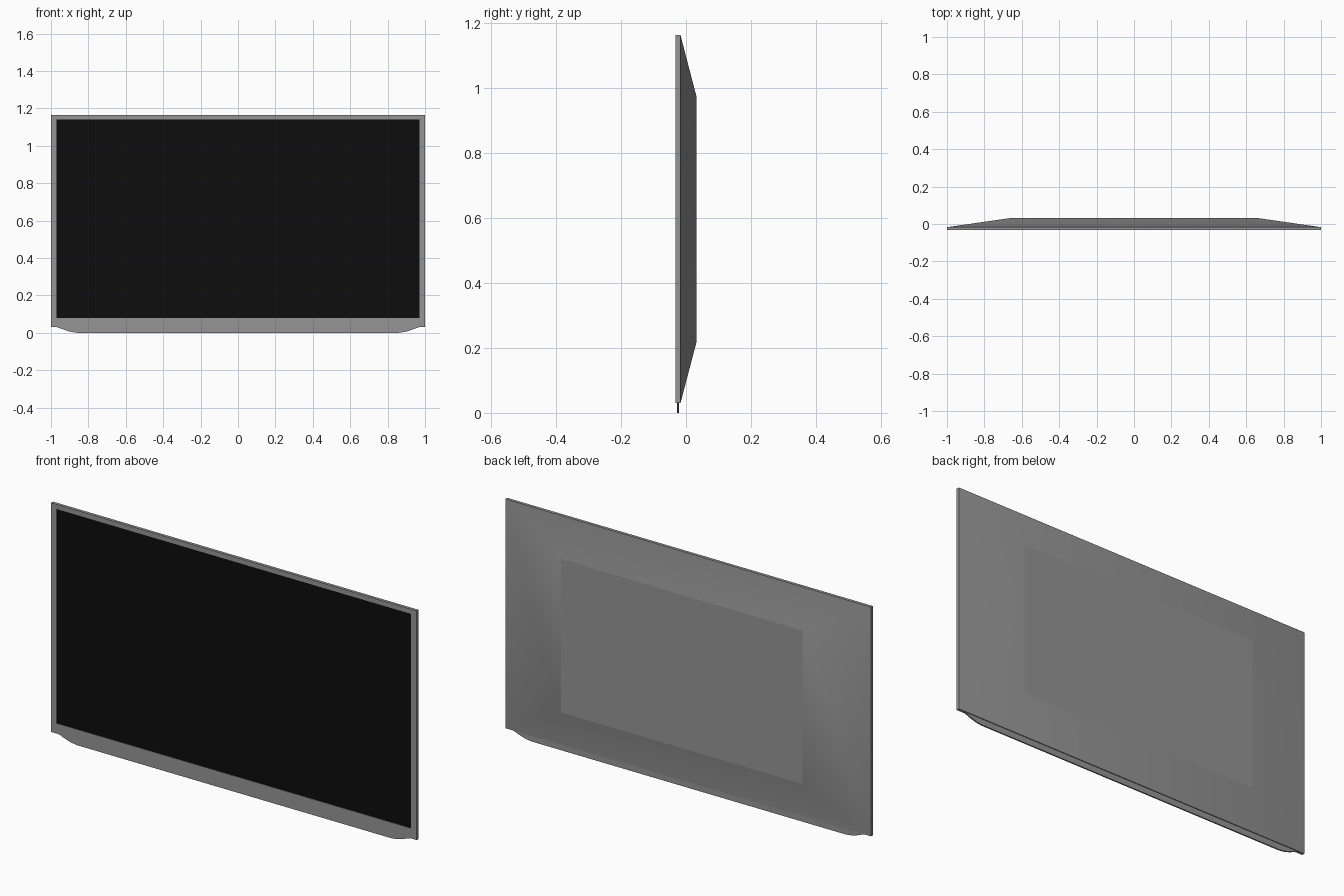
import bpy
import bmesh

cube = bpy.data.objects.get("Cube")
if cube:
    bpy.data.objects.remove(cube, do_unlink=True)


def make_material(name, value):
    mat = bpy.data.materials.new(name)
    mat.use_nodes = True
    color = (value, value, value, 1)
    mat.diffuse_color = color
    mat.node_tree.nodes["Principled BSDF"].inputs["Base Color"].default_value = color
    return mat


grey = make_material("casing grey", 0.3)
black = make_material("screen black", 0.004)


def finish(name, bm, mat):
    bmesh.ops.recalc_face_normals(bm, faces=bm.faces)
    mesh = bpy.data.meshes.new(name)
    bm.to_mesh(mesh)
    bm.free()
    mesh.materials.append(mat)
    obj = bpy.data.objects.new(name, mesh)
    bpy.context.collection.objects.link(obj)
    return obj


def ring(bm, half_width, low, high, y):
    corners = ((-1, low), (1, low), (1, high), (-1, high))
    return [bm.verts.new((s * half_width, y, z)) for s, z in corners]


def bridge(bm, a, b):
    return [bm.faces.new((a[i], a[i - 1], b[i - 1], b[i])) for i in range(len(a))]


FRONT, SEAM, BACK = -0.032, -0.017, 0.032
BOTTOM, TOP = 0.03, 1.163
RECESS = FRONT + 0.002

# Bezel with a shallow lip around the screen
bm = bmesh.new()
loops = [ring(bm, 1, BOTTOM, TOP, SEAM),
         ring(bm, 1, BOTTOM, TOP, FRONT),
         ring(bm, 0.97, 0.08, 1.14, FRONT),
         ring(bm, 0.97, 0.08, 1.14, RECESS)]
for a, b in zip(loops, loops[1:]):
    bridge(bm, a, b)
finish("bezel", bm, grey)

# Screen panel
bm = bmesh.new()
front = ring(bm, 0.97, 0.08, 1.14, RECESS)
back = ring(bm, 0.97, 0.08, 1.14, SEAM)
bm.faces.new(front)
bm.faces.new(back)
bridge(bm, front, back)
finish("screen", bm, black)

# Sloping rear shell: soft slopes around a flat centre
bm = bmesh.new()
outer = ring(bm, 1, BOTTOM, TOP, SEAM)
inner = ring(bm, 0.66, 0.217, 0.975, BACK)
for face in bridge(bm, outer, inner):
    face.smooth = True
bm.faces.new(inner)
shell = finish("rear_shell", bm, grey)
# An open shell: make sure it faces the rear
if shell.data.polygons[-1].normal.y < 0:
    shell.data.flip_normals()

# Thin strip below the bezel with curved ends
half = [(0.97, BOTTOM), (0.95, 0.024), (0.92, 0.012), (0.89, 0.004), (0.86, 0)]
outline = half + [(-x, z) for x, z in reversed(half)]
bm = bmesh.new()
near = [bm.verts.new((x, -0.028, z)) for x, z in outline]
far = [bm.verts.new((x, -0.021, z)) for x, z in outline]
bm.faces.new(near)
bm.faces.new(far)
bridge(bm, near, far)
finish("bottom_strip", bm, grey)
